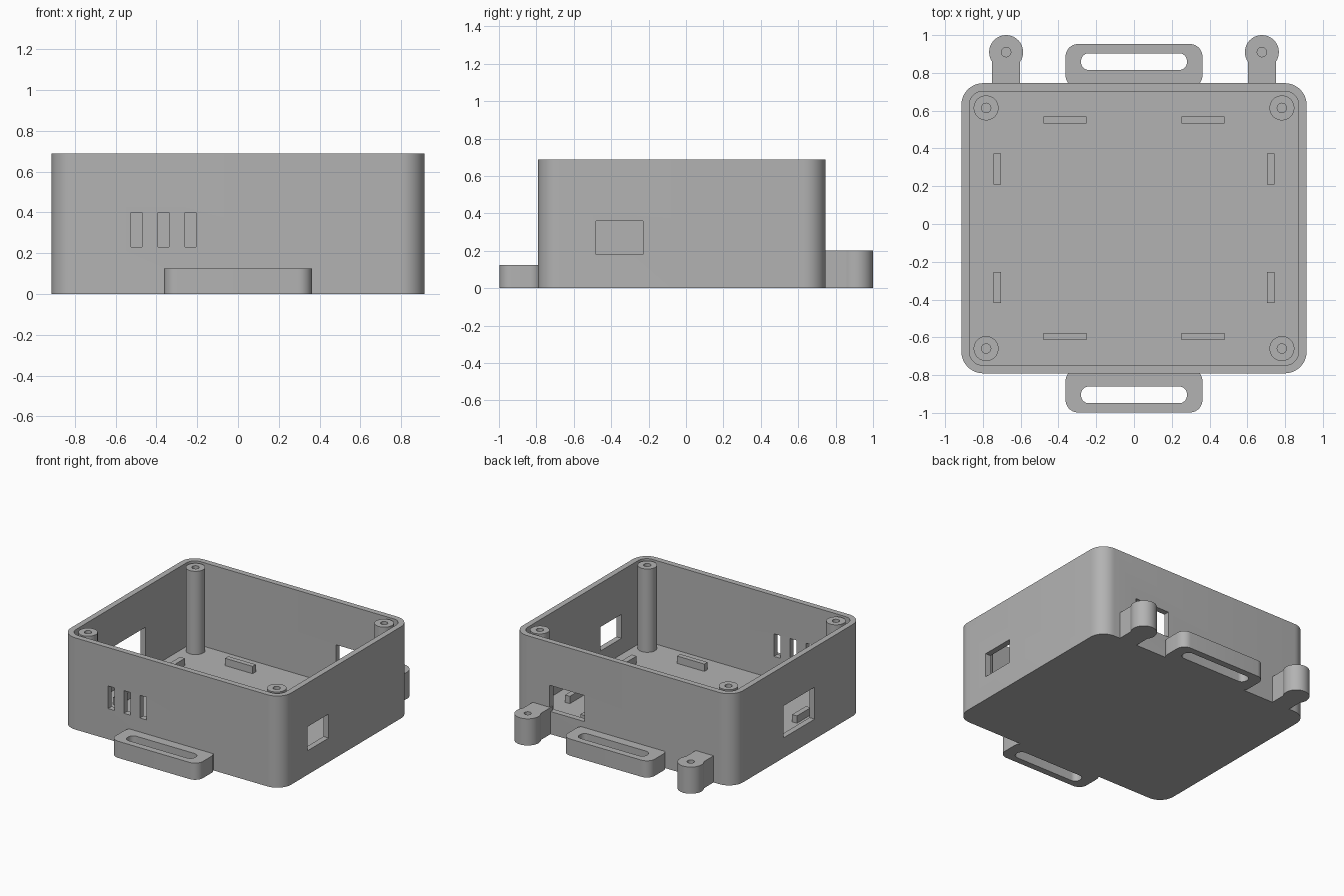
import bpy, bmesh, math

if "Cube" in bpy.data.objects:
    bpy.data.objects.remove(bpy.data.objects["Cube"])

YC = -0.0225                 # middle of the case in y
HX, HY, TOP = 0.914, 0.768, 0.688
WALL, FLOOR = 0.043, 0.06

grey = bpy.data.materials.new("plain_grey")
grey.use_nodes = True
COLOUR = (0.45, 0.45, 0.45, 1)
grey.diffuse_color = COLOUR
grey.node_tree.nodes["Principled BSDF"].inputs["Base Color"].default_value = COLOUR


def rounded(cx, cy, hx, hy, r=0, steps=10):
    """Outline of a rectangle with rounded corners."""
    if not r:
        return [(cx + hx, cy + hy), (cx - hx, cy + hy), (cx - hx, cy - hy), (cx + hx, cy - hy)]
    pts = []
    for q, (sx, sy) in enumerate([(1, 1), (-1, 1), (-1, -1), (1, -1)]):
        for i in range(steps + 1):
            a = (q + i / steps) * math.pi / 2
            pts.append((cx + sx * (hx - r) + r * math.cos(a), cy + sy * (hy - r) + r * math.sin(a)))
    return pts


def circle(cx, cy, r, n=40):
    return [(cx + r * math.cos(math.tau * i / n), cy + r * math.sin(math.tau * i / n)) for i in range(n)]


def prism(name, outline, z0, z1):
    """Upright solid standing on an outline."""
    bm = bmesh.new()
    face = bm.faces.new([bm.verts.new((x, y, z0)) for x, y in outline])
    ext = bmesh.ops.extrude_face_region(bm, geom=[face])
    top = [v for v in ext["geom"] if isinstance(v, bmesh.types.BMVert)]
    bmesh.ops.translate(bm, verts=top, vec=(0, 0, z1 - z0))
    bmesh.ops.recalc_face_normals(bm, faces=bm.faces)
    mesh = bpy.data.meshes.new(name)
    bm.to_mesh(mesh)
    bm.free()
    mesh.materials.append(grey)
    obj = bpy.data.objects.new(name, mesh)
    bpy.context.collection.objects.link(obj)
    return obj


def box(name, x0, x1, y0, y1, z0, z1):
    return prism(name, rounded((x0 + x1) / 2, (y0 + y1) / 2, (x1 - x0) / 2, (y1 - y0) / 2), z0, z1)


def activate(obj):
    bpy.ops.object.select_all(action="DESELECT")
    obj.select_set(True)
    bpy.context.view_layer.objects.active = obj


def combine(obj, tool, operation="DIFFERENCE"):
    activate(obj)
    mod = obj.modifiers.new("combine", "BOOLEAN")
    mod.operation, mod.solver, mod.object = operation, "EXACT", tool
    bpy.ops.object.modifier_apply(modifier=mod.name)
    bpy.data.objects.remove(tool)


def smooth(obj):
    activate(obj)
    bpy.ops.object.shade_smooth_by_angle(angle=math.radians(30))


# Open case with its hollow
case = prism("case", rounded(0, YC, HX, HY, 0.115), 0, TOP)
combine(case, prism("hollow", rounded(0, YC, HX - WALL, HY - WALL, 0.07), FLOOR, 1))

# Front vents and the side and back port openings
for x in (-0.498, -0.366, -0.234):
    combine(case, box("vent", x - 0.027, x + 0.027, -0.9, -0.7, 0.23, 0.4))
combine(case, box("right_port", 0.82, 1, -0.48, -0.23, 0.18, 0.36))
combine(case, box("left_port", -1, -0.82, -0.22, 0.15, 0.15, 0.39))
combine(case, box("back_port", 0.32, 0.61, 0.65, 0.85, 0.17, 0.365))
smooth(case)

for sx in (-1, 1):
    for sy in (-1, 1):
        # Corner screw posts with blind holes
        px, py = sx * 0.783, YC + sy * 0.637
        post = prism("screw_post", circle(px, py, 0.066), FLOOR - 0.01, TOP - 0.003)
        combine(post, prism("hole", circle(px, py, 0.025, 24), 0.3, 1))
        smooth(post)
        # Locating ribs on the floor
        cx, cy = sx * 0.365, YC + sy * 0.573
        prism("long_rib", rounded(cx, cy, 0.114, 0.019), FLOOR - 0.01, FLOOR + 0.055)
        cx, cy = sx * 0.723, YC + sy * 0.314
        prism("side_rib", rounded(cx, cy, 0.02, 0.082), FLOOR - 0.01, FLOOR + 0.055)

    # Back mounting lugs
    lx, ly = sx * 0.677, 0.91
    lug = prism("mounting_lug", circle(lx, ly, 0.09), 0, 0.2)
    combine(lug, box("arm", lx - 0.074, lx + 0.074, 0.72, ly, 0, 0.2), "UNION")
    combine(lug, prism("hole", circle(lx, ly, 0.025, 24), 0.05, 1))
    smooth(lug)

# Strap loops at the front and back
for sy, name in ((-1, "front_strap_loop"), (1, "back_strap_loop")):
    loop = prism(name, rounded(0, YC + sy * 0.859, 0.362, 0.116, 0.065), 0, 0.125)
    combine(loop, prism("slot", rounded(0, YC + sy * 0.882, 0.28, 0.044, 0.04), -1, 1))
    smooth(loop)
